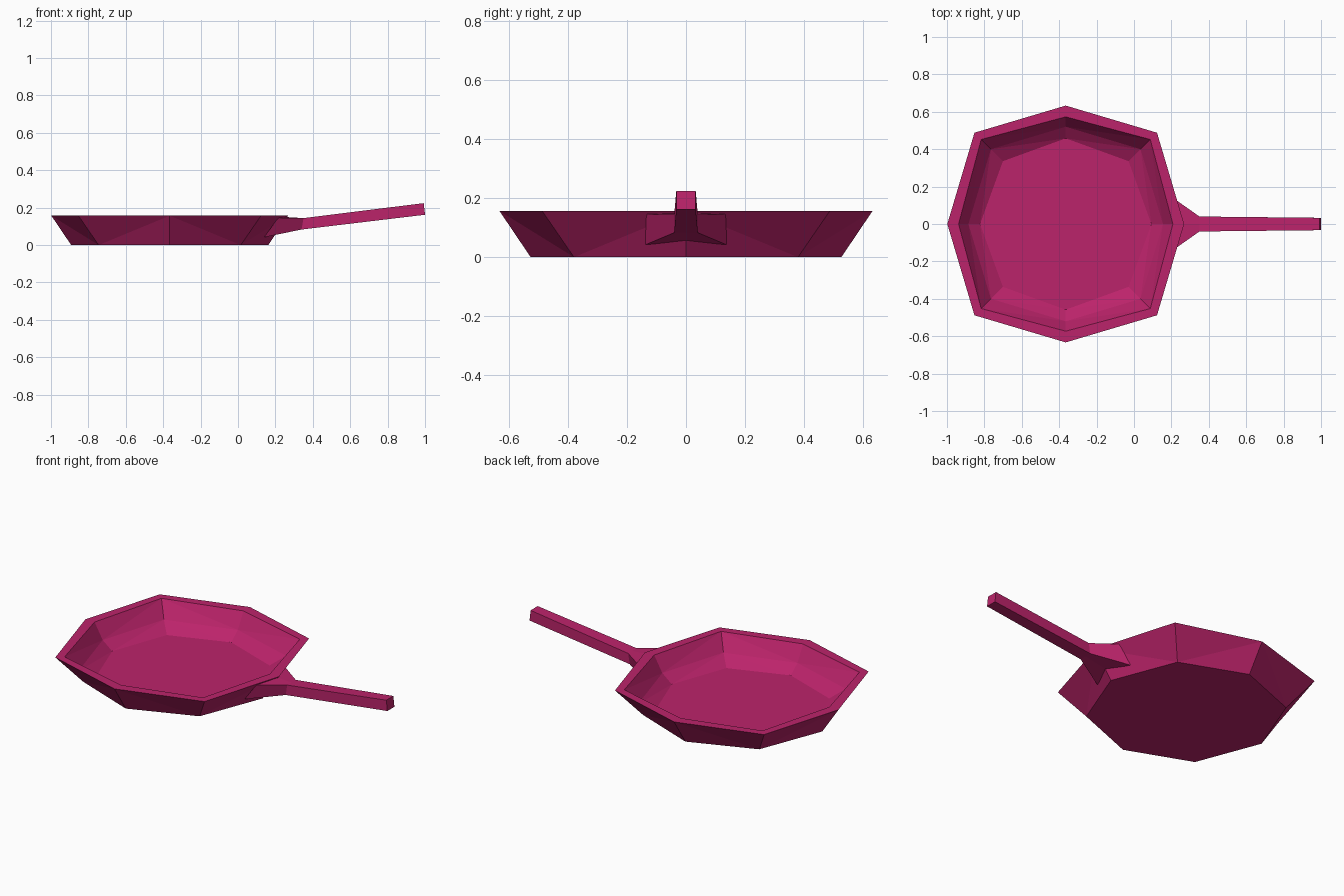
import bpy
import bmesh

if "Cube" in bpy.data.objects:
    bpy.data.objects.remove(bpy.data.objects["Cube"])

PAN_X = -0.365

pink = bpy.data.materials.new("raspberry pink")
pink.use_nodes = True
colour = (0.50, 0.017, 0.145, 1)
pink.diffuse_color = colour
pink.node_tree.nodes["Principled BSDF"].inputs["Base Color"].default_value = colour


def octagon(axis, diag, z):
    """Eight points, alternating on the axes and on the diagonals."""
    a, d = axis, diag
    plan = [(a, 0), (d, d), (0, a), (-d, d), (-a, 0), (-d, -d), (0, -a), (d, -d)]
    return [(PAN_X + x, y, z) for x, y in plan]


def loft(name, rings, cap_start=True, cap_end=True, facet=False):
    """Join closed rings of points; facet splits each quad along its ridge."""
    bm = bmesh.new()
    loops = [[bm.verts.new(p) for p in ring] for ring in rings]
    n = len(rings[0])
    for low, high in zip(loops, loops[1:]):
        for i in range(n):
            j = (i + 1) % n
            a, b, c, d = low[i], low[j], high[j], high[i]
            if not facet:
                bm.faces.new((a, b, c, d))
            elif i % 2 == 0:
                bm.faces.new((a, b, d))
                bm.faces.new((b, c, d))
            else:
                bm.faces.new((a, b, c))
                bm.faces.new((a, c, d))
    if cap_start:
        bm.faces.new(loops[0])
    if cap_end:
        bm.faces.new(loops[-1])
    bmesh.ops.recalc_face_normals(bm, faces=bm.faces)
    mesh = bpy.data.meshes.new(name)
    bm.to_mesh(mesh)
    bm.free()
    mesh.materials.append(pink)
    obj = bpy.data.objects.new(name, mesh)
    bpy.context.collection.objects.link(obj)
    return obj


def section(x_top, x_low, half, z_top, z_low):
    """Rectangular handle section with centre points on top and bottom."""
    top = [(x_top, y, z_top) for y in (-half, 0, half)]
    low = [(x_low, y, z_low) for y in (half, 0, -half)]
    return top + low


# Pan body: outer wall, flat rim, two-step inner wall and floor
loft("pan_body", [
    octagon(0.527, 0.38, 0),
    octagon(0.633, 0.488, 0.157),
    octagon(0.573, 0.452, 0.157),
    octagon(0.52, 0.40, 0.065),
    octagon(0.458, 0.336, 0.015),
], facet=True)

# Flared bracket where the handle meets the wall
bracket = [(0.215, -0.135, 0.146), (0.25, 0, 0.15), (0.215, 0.135, 0.146),
           (0.14, 0.138, 0.042), (0.19, 0, 0.055), (0.14, -0.138, 0.042)]
neck = section(0.35, 0.34, 0.04, 0.144, 0.083)
loft("handle_bracket", [bracket, neck], cap_start=False, cap_end=False)

# Rising, slightly tapered handle
loft("handle", [neck, section(0.993, 1.0, 0.033, 0.224, 0.162)], cap_start=False)
